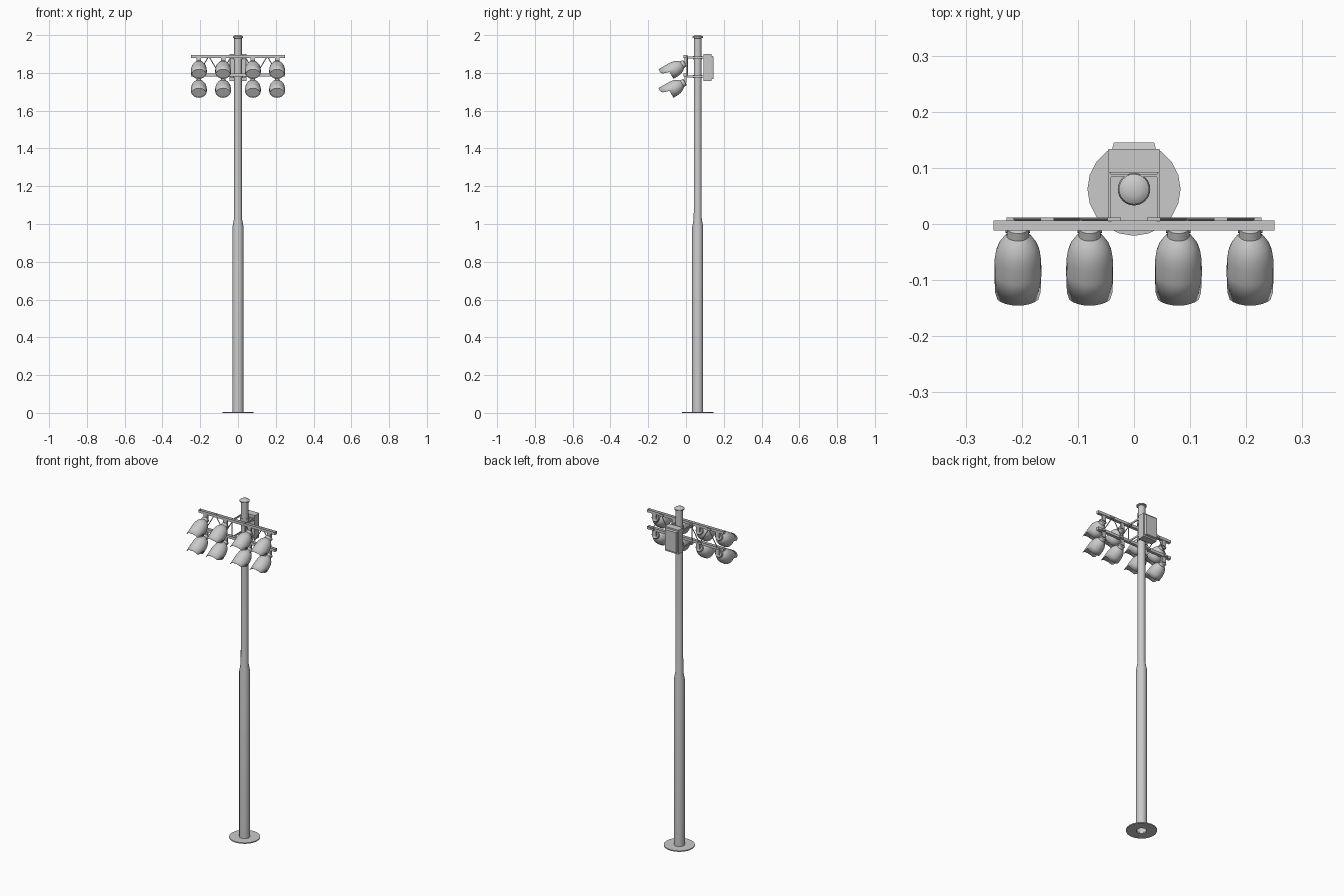
import bpy, bmesh, math
from mathutils import Vector, Matrix

cube = bpy.data.objects.get("Cube")
if cube:
    bpy.data.objects.remove(cube)

METAL = bpy.data.materials.new("light grey metal")
METAL.use_nodes = True
METAL.diffuse_color = (0.59, 0.59, 0.59, 1)
METAL.node_tree.nodes["Principled BSDF"].inputs["Base Color"].default_value = METAL.diffuse_color
POLE_Y = 0.062


def finish(name, bm, smooth=True):
    mesh = bpy.data.meshes.new(name)
    bm.to_mesh(mesh)
    bm.free()
    mesh.materials.append(METAL)
    ob = bpy.data.objects.new(name, mesh)
    bpy.context.collection.objects.link(ob)
    if smooth:
        bpy.ops.object.select_all(action="DESELECT")
        ob.select_set(True)
        bpy.context.view_layer.objects.active = ob
        bpy.ops.object.shade_smooth_by_angle(angle=math.radians(40))
    return ob


def lathe(bm, profile, n):
    """Revolve (radius, height) pairs about z and return the rings."""
    rings = []
    for r, z in profile:
        angles = [2 * math.pi * j / n for j in range(n)]
        rings.append([bm.verts.new((r * math.cos(a), r * math.sin(a), z)) for a in angles])
    for a, b in zip(rings, rings[1:]):
        for j in range(n):
            k = (j + 1) % n
            bm.faces.new((a[j], a[k], b[k], b[j]))
    return rings


def box(name, lo, hi, open_top=False):
    bm = bmesh.new()
    lo, hi = Vector(lo), Vector(hi)
    size = Matrix.Diagonal((*(hi - lo), 1))
    bmesh.ops.create_cube(bm, size=1, matrix=Matrix.Translation((lo + hi) / 2) @ size)
    if open_top:
        bm.normal_update()
        lid = [f for f in bm.faces if f.normal.z > 0.5]
        bmesh.ops.delete(bm, geom=lid, context="FACES_ONLY")
    return finish(name, bm, smooth=False)


def rod(name, a, b, r):
    a, b = Vector(a), Vector(b)
    bm = bmesh.new()
    turn = (b - a).to_track_quat("Z", "Y").to_matrix().to_4x4()
    bmesh.ops.create_cone(bm, cap_ends=True, segments=8 if r < 0.01 else 20, radius1=r, radius2=r,
                          depth=(b - a).length, matrix=Matrix.Translation((a + b) / 2) @ turn)
    return finish(name, bm)


# Stepped pole with a rounded cap
bm = bmesh.new()
rings = lathe(bm, [(0.029, 0), (0.029, 0.985), (0.021, 1.03), (0.02, 1.983), (0.027, 1.986),
                   (0.027, 1.992), (0.022, 1.996), (0.012, 1.999)], 24)
bm.faces.new(rings[-1])
for v in rings[-1]:
    v.co.z = 2
finish("pole", bm).location.y = POLE_Y

# Base flange with an open centre
bm = bmesh.new()
lathe(bm, [(0.028, 0), (0.083, 0), (0.083, 0.006), (0.028, 0.006)], 20)
bmesh.ops.recalc_face_normals(bm, faces=bm.faces)
finish("base_flange", bm).location.y = POLE_Y

# Lamp shell: bell-shaped reflector with a hood over its upper half
SEG = 24
RIM = 0.095
bm = bmesh.new()
rings = lathe(bm, [(0.015, 0), (0.019, 0.003), (0.02, 0.018), (0.026, 0.024), (0.034, 0.036),
                   (0.039, 0.05), (0.0415, 0.068), (0.042, RIM)], SEG)
bm.faces.new(list(reversed(rings[0])))
rim = rings[-1][:SEG // 2 + 1]
hood = [rim[0]]
for v in rim[1:-1]:
    reach = 0.043 * min(1, 3 * v.co.y / 0.042)
    hood.append(bm.verts.new((v.co.x, v.co.y, RIM + reach)))
hood.append(rim[-1])
for j in range(len(rim) - 1):
    quad = [rim[j], rim[j + 1], hood[j + 1], hood[j]]
    bm.faces.new(list(dict.fromkeys(quad)))
lamp = finish("lamp_shell", bm)
thick = lamp.modifiers.new("thickness", "SOLIDIFY")
thick.thickness = 0.0015
thick.offset = -1

# Lens closing the reflector
bm = bmesh.new()
bmesh.ops.create_circle(bm, cap_ends=True, segments=SEG, radius=0.041,
                        matrix=Matrix.Translation((0, 0, RIM - 0.006)))
lens = finish("lamp_lens", bm, smooth=False)

BARS = (1.888, 1.788)
LAMP_SPOTS = [(x, z) for z in BARS for x in (-0.207, -0.079, 0.079, 0.207)]
for i, (x, z) in enumerate(LAMP_SPOTS):
    # Lamps tilted down towards the front
    for part in (lamp, lens):
        ob = part
        if i:
            ob = part.copy()
            bpy.context.collection.objects.link(ob)
        ob.location = (x, -0.005, z - 0.036)
        ob.rotation_euler.x = math.radians(120)
    # Hanger and pivot
    box("lamp_hanger", (x - 0.012, -0.009, z - 0.04), (x + 0.012, 0.003, z - 0.007))
    rod("lamp_pivot", (x - 0.022, -0.011, z - 0.04), (x + 0.022, -0.011, z - 0.04), 0.005)

for z in BARS:
    # Crossbar: folded trough, open along its top
    box("crossbar", (-0.25, -0.012, z - 0.008), (0.25, 0.006, z + 0.008), open_top=True)

    # Collar and side arms holding the bar to the pole
    rod("pole_collar", (0, POLE_Y, z - 0.016), (0, POLE_Y, z + 0.002), 0.024)
    for s in (-1, 1):
        box("side_arm", (s * 0.043 - 0.002, 0.004, z - 0.012), (s * 0.043 + 0.002, 0.13, z - 0.002))
    box("clamp_strap", (-0.043, 0.084, z - 0.012), (0.043, 0.088, z - 0.002))

# Zigzag truss between the bars
top, low = BARS
for s in (-1, 1):
    path = [(0.215, low), (0.155, top), (0.095, low), (0.035, top)]
    for (x1, z1), (x2, z2) in zip(path, path[1:]):
        rod("truss_rod", (s * x1, 0.009, z1), (s * x2, 0.009, z2), 0.0025)
    for x, z in path:
        box("truss_foot", (s * x - 0.012, 0.005, z - 0.005), (s * x + 0.012, 0.0115, z + 0.005))
    rod("center_post", (s * 0.043, 0.006, low), (s * 0.043, 0.006, top), 0.003)

# Control cabinet behind the pole, with a raised tapered door
box("cabinet", (-0.045, 0.092, 1.757), (0.045, 0.134, 1.9))
door = box("cabinet_door", (-0.039, 0.134, 1.766), (0.039, 0.145, 1.891))
for v in door.data.vertices:
    if v.co.y > 0.14:
        v.co.x *= 0.92
        v.co.z = 1.8285 + (v.co.z - 1.8285) * 0.95
